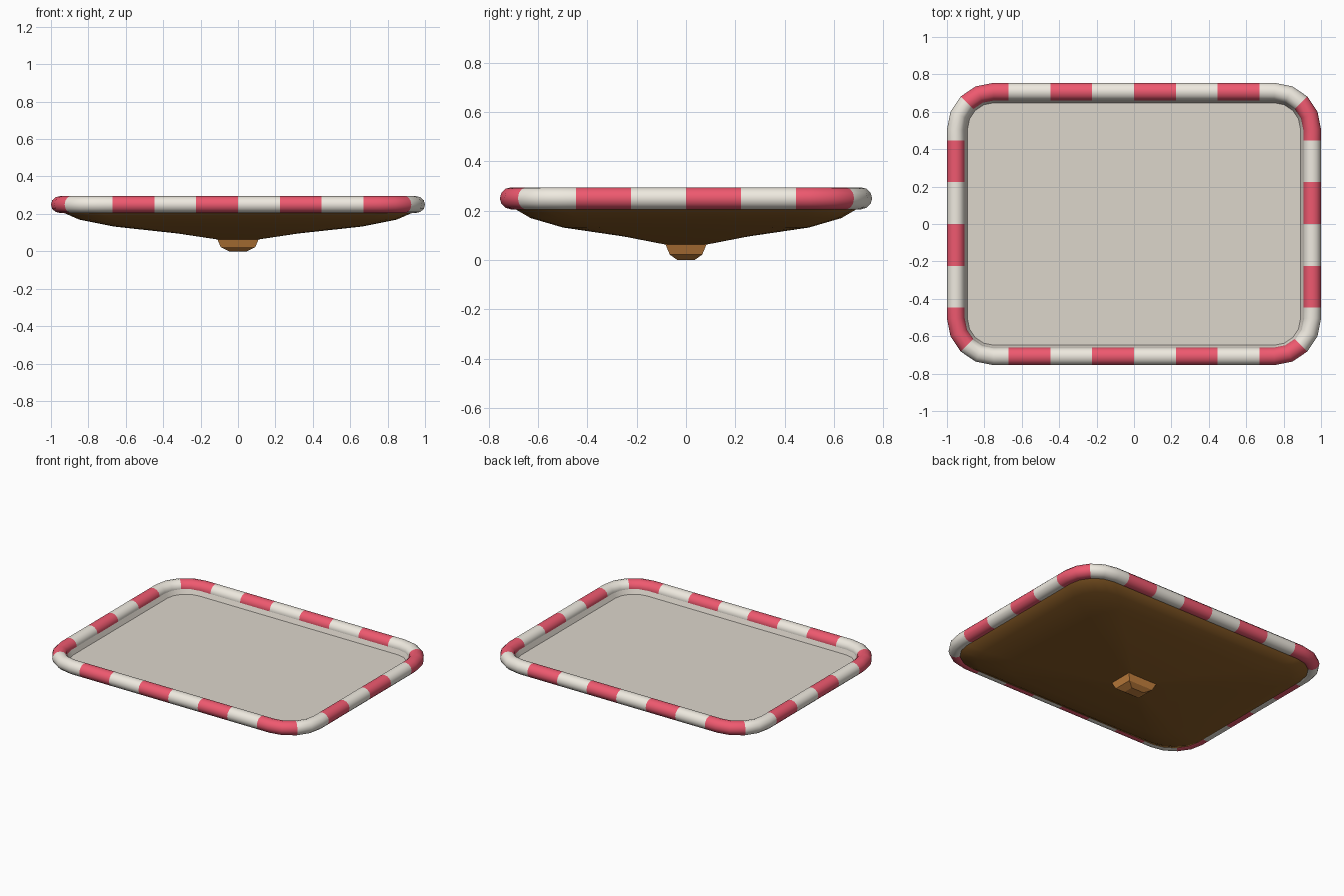
import bpy, bmesh, math

if "Cube" in bpy.data.objects:
    bpy.data.objects.remove(bpy.data.objects["Cube"])

def material(name, rgb):
    m = bpy.data.materials.new(name)
    m.diffuse_color = (*rgb, 1)
    m.use_nodes = True
    m.node_tree.nodes["Principled BSDF"].inputs["Base Color"].default_value = m.diffuse_color
    return m

cream = material("cream", (0.86, 0.82, 0.74))
red = material("red", (0.86, 0.10, 0.16))
grey = material("pale_grey", (0.72, 0.67, 0.60))
brown = material("dark_wood", (0.26, 0.11, 0.02))
tan = material("light_wood", (0.58, 0.23, 0.05))

def finish(bm, name, mats, smooth=40):
    bmesh.ops.recalc_face_normals(bm, faces=bm.faces)
    me = bpy.data.meshes.new(name)
    bm.to_mesh(me)
    bm.free()
    for m in mats:
        me.materials.append(m)
    ob = bpy.data.objects.new(name, me)
    bpy.context.collection.objects.link(ob)
    bpy.ops.object.select_all(action='DESELECT')
    ob.select_set(True)
    bpy.context.view_layer.objects.active = ob
    if smooth:
        bpy.ops.object.shade_smooth_by_angle(angle=math.radians(smooth))
    return ob

def rounded(hx, hy, r, z, segs=4):
    """Rounded rectangle loop at height z."""
    pts = []
    for k, (sx, sy) in enumerate([(1, 1), (-1, 1), (-1, -1), (1, -1)]):
        for i in range(segs + 1):
            a = math.pi / 2 * (k + i / segs)
            pts.append((sx * (hx - r) + r * math.cos(a), sy * (hy - r) + r * math.sin(a), z))
    return pts

def loft(name, loops, mats, cap_first=False, cap_last=False, smooth=40):
    bm = bmesh.new()
    rings = [[bm.verts.new(p) for p in lp] for lp in loops]
    n = len(rings[0])
    for a, b in zip(rings, rings[1:]):
        for i in range(n):
            j = (i + 1) % n
            bm.faces.new((a[i], a[j], b[j], b[i]))
    if cap_first:
        bm.faces.new(rings[0])
    if cap_last:
        bm.faces.new(rings[-1])
    return finish(bm, name, mats, smooth)

# Striped rim: stations (centre x, y, outward angle, starts a new stripe), clockwise from top middle
S, CX, CY, R = 0.2235, 0.75, 0.505, 0.2025
half = [(i * S, CY + R, 90, True) for i in range(4)]
half += [(CX + R * math.cos(math.radians(a)), CY + R * math.sin(math.radians(a)), a, a == 45)
         for a in (90, 67.5, 45, 22.5, 0)]
half += [(CX + R, i * S, 0, True) for i in (2, 1, 0, -1, -2)]
half += [(CX + R * math.cos(math.radians(a)), -CY + R * math.sin(math.radians(a)), a, a == -45)
         for a in (0, -22.5, -45, -67.5, -90)]
half += [(i * S, -CY - R, -90, True) for i in (3, 2, 1)]
stations = half + [(-x, -y, a + 180, s) for x, y, a, s in half]

bm = bmesh.new()
SIDES = 12
rings = []
for x, y, a, s in stations:
    ca, sa = math.cos(math.radians(a)), math.sin(math.radians(a))
    ring = []
    for k in range(SIDES):
        t = 2 * math.pi * k / SIDES
        d = 0.0475 * math.cos(t)
        ring.append(bm.verts.new((x + d * ca, y + d * sa, 0.25 + 0.045 * math.sin(t))))
    rings.append(ring)
stripe = 0
for i, st in enumerate(stations):
    stripe += st[3]
    a, b = rings[i], rings[(i + 1) % len(rings)]
    for k in range(SIDES):
        f = bm.faces.new((a[k], a[(k + 1) % SIDES], b[(k + 1) % SIDES], b[k]))
        f.material_index = stripe % 2
finish(bm, "striped_rim", [cream, red], 50)

# Flat panel with its short inner wall
loft("panel", [rounded(0.907, 0.662, 0.157, 0.25), rounded(0.89, 0.648, 0.14, 0.218)],
     [grey], cap_last=True, smooth=30)

# Shallow rounded underside
loft("underside", [rounded(0.95, 0.705, 0.20, 0.24), rounded(0.93, 0.69, 0.20, 0.205),
                   rounded(0.85, 0.63, 0.19, 0.17), rounded(0.66, 0.50, 0.15, 0.132),
                   rounded(0.32, 0.25, 0.07, 0.095), rounded(0.10, 0.08, 0.02, 0.062)],
     [brown], cap_last=True, smooth=45)

# Tapered foot under the centre
def rect(hx, hy, z):
    return [(hx, hy, z), (-hx, hy, z), (-hx, -hy, z), (hx, -hy, z)]

loft("foot", [rect(0.112, 0.085, 0.068), rect(0.092, 0.066, 0.022), rect(0.048, 0.035, 0.0)],
     [tan], cap_first=True, cap_last=True, smooth=0)
